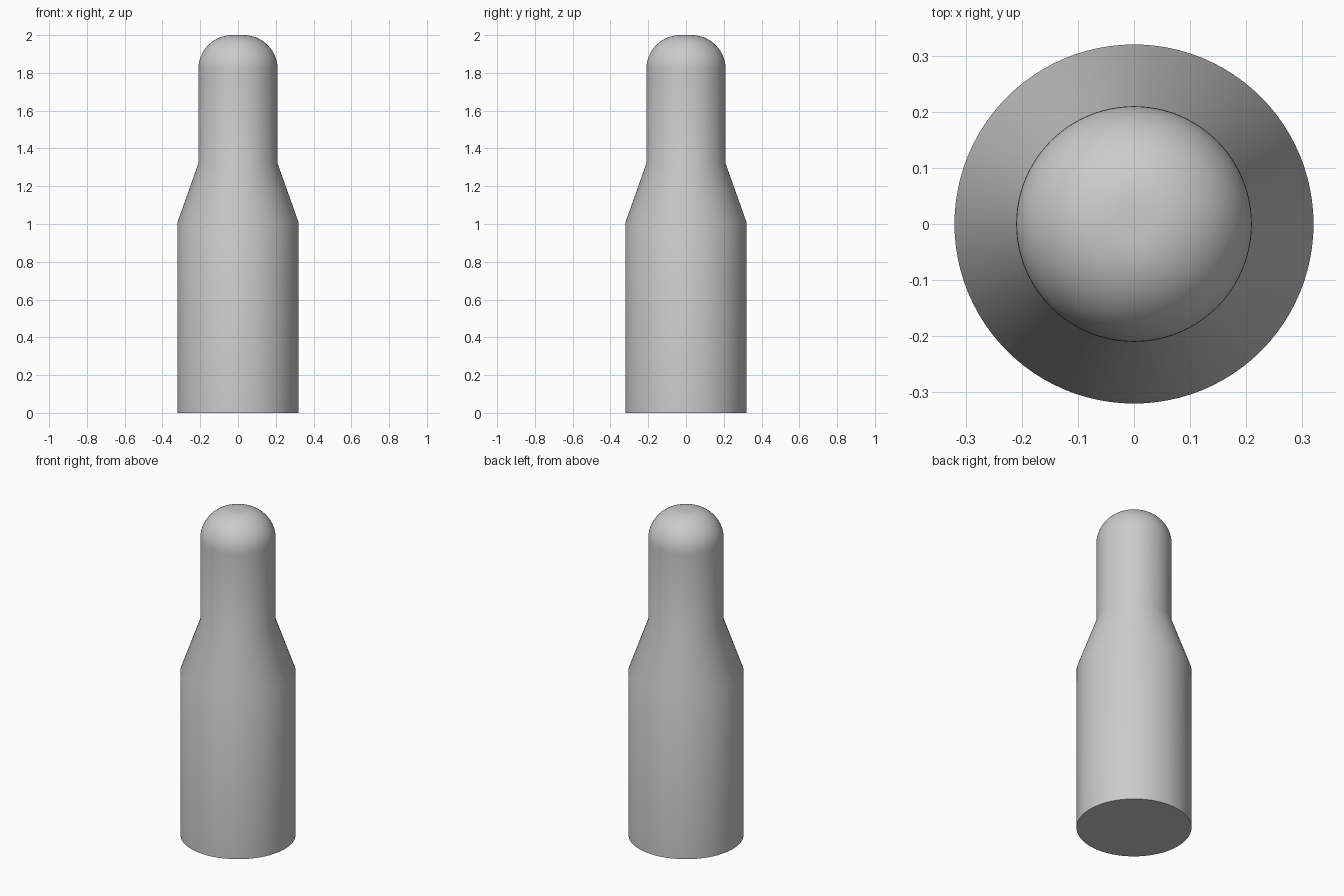
import bpy, bmesh
from math import sin, cos, pi, radians
from mathutils import Vector

cube = bpy.data.objects.get("Cube")
if cube:
    bpy.data.objects.remove(cube, do_unlink=True)

BODY_R, NECK_R, HEIGHT = 0.32, 0.21, 2.0
SHOULDER_LOW, SHOULDER_HIGH = 1.01, 1.32
FILLET, ARC_STEPS, SIDES = 0.18, 16, 96

# Single grey material
grey = bpy.data.materials.new("light grey")
grey.use_nodes = True
colour = (0.6, 0.6, 0.6, 1)
grey.diffuse_color = colour
grey.node_tree.nodes["Principled BSDF"].inputs["Base Color"].default_value = colour

# Half profile: base, body, tapered shoulder, neck, rounded tip with small flat
profile = [(0, 0), (BODY_R, 0), (BODY_R, SHOULDER_LOW), (NECK_R, SHOULDER_HIGH)]
for i in range(ARC_STEPS + 1):
    a = i / ARC_STEPS * pi / 2
    profile.append((NECK_R - FILLET + FILLET * cos(a), HEIGHT - FILLET + FILLET * sin(a)))
profile.append((0, HEIGHT))

# Revolve the profile around z
bm = bmesh.new()
verts = [bm.verts.new((r, 0, z)) for r, z in profile]
edges = [bm.edges.new(pair) for pair in zip(verts, verts[1:])]
bmesh.ops.spin(bm, geom=verts + edges, cent=Vector(), axis=Vector((0, 0, 1)),
               angle=2 * pi, steps=SIDES, use_duplicate=False)
bmesh.ops.remove_doubles(bm, verts=bm.verts, dist=0.0001)
bmesh.ops.recalc_face_normals(bm, faces=bm.faces)
mesh = bpy.data.meshes.new("stepped_pin")
bm.to_mesh(mesh)
bm.free()
mesh.materials.append(grey)

pin = bpy.data.objects.new("stepped_pin", mesh)
bpy.context.collection.objects.link(pin)
bpy.ops.object.select_all(action="DESELECT")
pin.select_set(True)
bpy.context.view_layer.objects.active = pin
bpy.ops.object.shade_smooth_by_angle(angle=radians(30))
